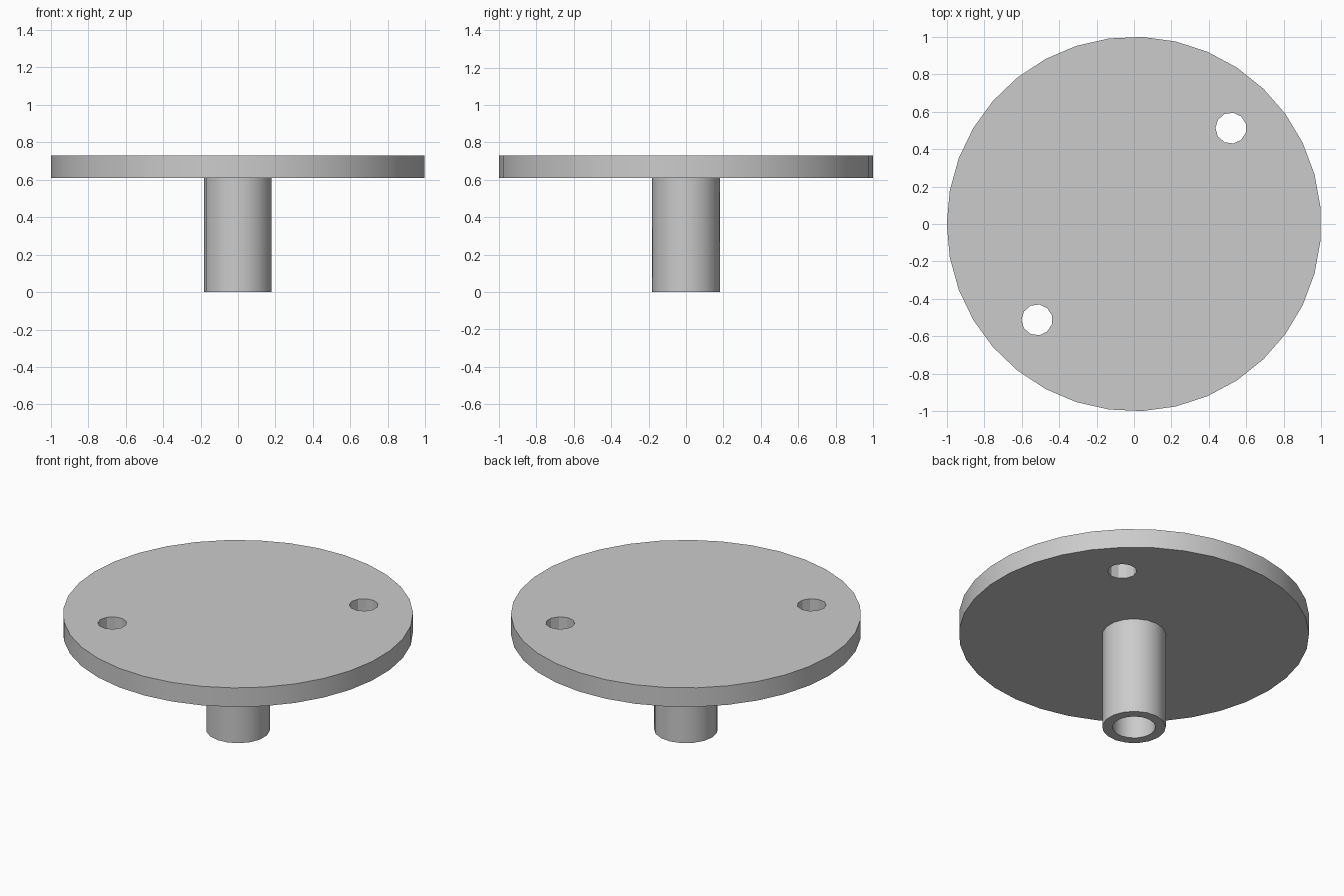
import bpy
import bmesh
from math import pi, cos, sin, radians

cube = bpy.data.objects.get("Cube")
if cube:
    bpy.data.objects.remove(cube, do_unlink=True)

grey = bpy.data.materials.new("light_grey")
grey.use_nodes = True
grey.diffuse_color = (0.6, 0.6, 0.6, 1)
grey.node_tree.nodes["Principled BSDF"].inputs["Base Color"].default_value = (0.6, 0.6, 0.6, 1)

PLATE_BOTTOM, PLATE_TOP = 0.61, 0.73


def add_object(name, bm):
    bmesh.ops.recalc_face_normals(bm, faces=bm.faces)
    mesh = bpy.data.meshes.new(name)
    bm.to_mesh(mesh)
    bm.free()
    mesh.materials.append(grey)
    obj = bpy.data.objects.new(name, mesh)
    bpy.context.collection.objects.link(obj)
    return obj


def ring(bm, radius, z, sides):
    """Circle of vertices with a corner pointing to -x."""
    angles = [pi + 2 * pi * i / sides for i in range(sides)]
    return [bm.verts.new((radius * cos(a), radius * sin(a), z)) for a in angles]


def bridge(bm, low, high):
    n = len(low)
    for i in range(n):
        j = (i + 1) % n
        bm.faces.new((low[i], low[j], high[j], high[i]))


def disc(name, radius, bottom, top, sides):
    bm = bmesh.new()
    low, high = ring(bm, radius, bottom, sides), ring(bm, radius, top, sides)
    bridge(bm, low, high)
    bm.faces.new(low)
    bm.faces.new(high)
    return add_object(name, bm)


# Round plate with two opposite bolt holes
plate = disc("round_plate", 1.0, PLATE_BOTTOM, PLATE_TOP, 35)
for name, side in (("back_hole_cutter", 1), ("front_hole_cutter", -1)):
    cutter = disc(name, 0.083, PLATE_BOTTOM - 0.1, PLATE_TOP + 0.1, 11)
    cutter.location = (side * 0.518, side * 0.512, 0)
    cutter.hide_render = True
    cutter.hide_set(True)
    cut = plate.modifiers.new(name, 'BOOLEAN')
    cut.operation = 'DIFFERENCE'
    cut.solver = 'EXACT'
    cut.object = cutter

# Apply the cuts and drop the cutters
bpy.context.view_layer.update()
cut_mesh = bpy.data.meshes.new_from_object(
    plate.evaluated_get(bpy.context.evaluated_depsgraph_get()))
cutters = [m.object for m in plate.modifiers]
plate.modifiers.clear()
plate.data = cut_mesh
for cutter in cutters:
    bpy.data.objects.remove(cutter, do_unlink=True)

# Hollow stem, open at the bottom and closed by the plate
bm = bmesh.new()
SIDES = 17
outer = [ring(bm, 0.182, z, SIDES) for z in (0, PLATE_BOTTOM)]
inner = [ring(bm, 0.123, z, SIDES) for z in (0, PLATE_BOTTOM)]
bridge(bm, *outer)
bridge(bm, *inner)
bridge(bm, outer[0], inner[0])
bridge(bm, outer[1], inner[1])
stem = add_object("hollow_stem", bm)

# Smooth round walls, keep rims sharp
for obj in (plate, stem):
    bpy.ops.object.select_all(action='DESELECT')
    obj.select_set(True)
    bpy.context.view_layer.objects.active = obj
    bpy.ops.object.shade_smooth_by_angle(angle=radians(30))
